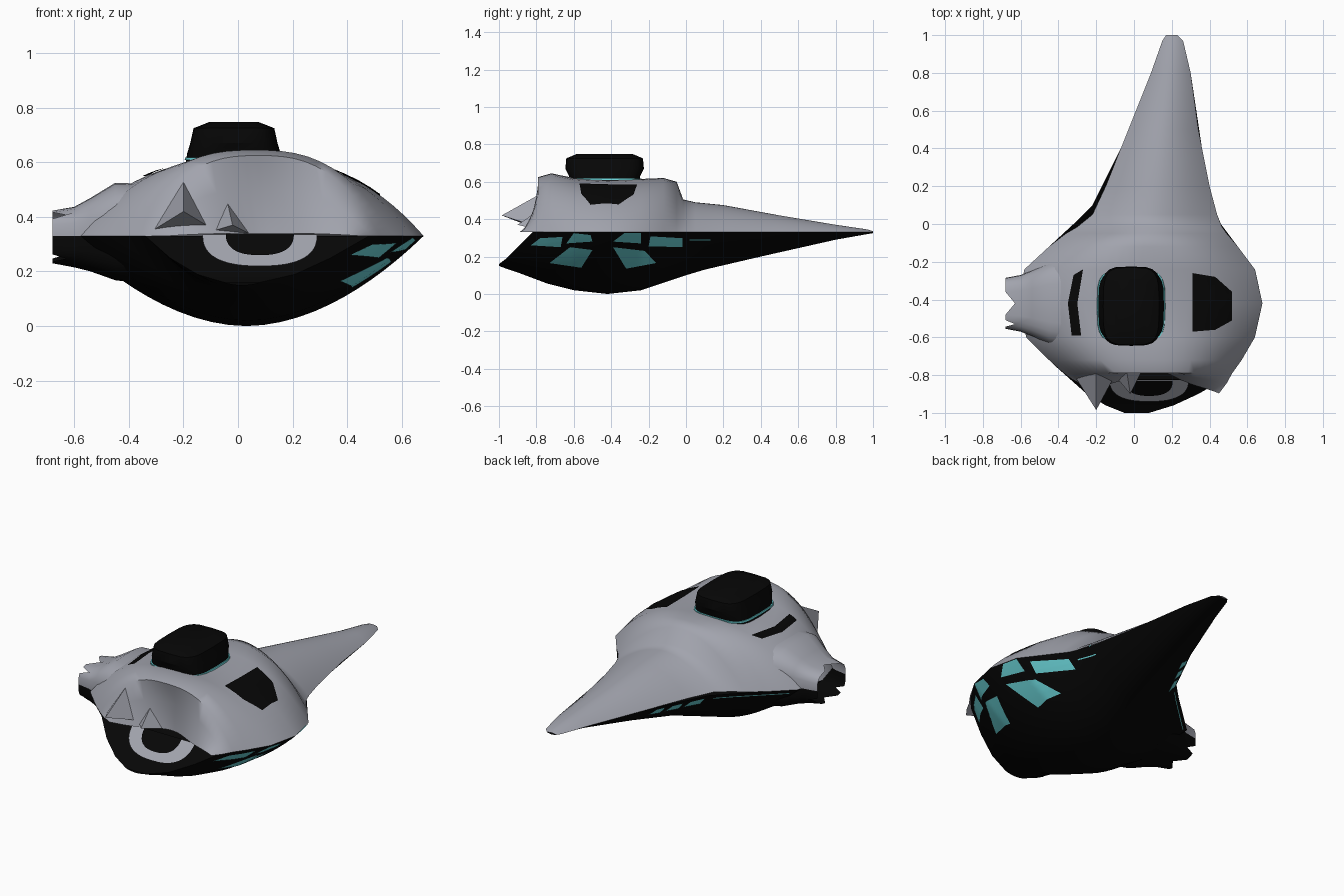
import bpy, bmesh, math
from mathutils import Vector
from mathutils.bvhtree import BVHTree

if "Cube" in bpy.data.objects:
    bpy.data.objects.remove(bpy.data.objects["Cube"])


def material(name, rgb):
    m = bpy.data.materials.new(name)
    m.diffuse_color = (*rgb, 1)
    m.use_nodes = True
    m.node_tree.nodes["Principled BSDF"].inputs["Base Color"].default_value = m.diffuse_color
    return m


GRAY = material("hull gray", (0.36, 0.37, 0.42))
BLACK = material("underside black", (0.002, 0.002, 0.002))
TEAL = material("window teal", (0.15, 0.67, 0.70))


def make(name, verts, faces, mats, up=0, angle=40, rule=None):
    """Mesh object; up = +1/-1 forces open sheets to face up/down."""
    bm = bmesh.new()
    vs = [bm.verts.new(v) for v in verts]
    for f in faces:
        bm.faces.new([vs[i] for i in f])
    bmesh.ops.recalc_face_normals(bm, faces=bm.faces)
    if up and up * sum(f.normal.z * f.calc_area() for f in bm.faces) < 0:
        bmesh.ops.reverse_faces(bm, faces=bm.faces)
    if rule:
        for f in bm.faces:
            f.material_index = rule(f.calc_center_median())
    me = bpy.data.meshes.new(name)
    bm.to_mesh(me)
    bm.free()
    for m in mats:
        me.materials.append(m)
    ob = bpy.data.objects.new(name, me)
    bpy.context.collection.objects.link(ob)
    bpy.ops.object.select_all(action='DESELECT')
    ob.select_set(True)
    bpy.context.view_layer.objects.active = ob
    bpy.ops.object.shade_smooth_by_angle(angle=math.radians(angle))
    return ob


def grid_faces(rows, cols, closed=False):
    n = cols if closed else cols - 1
    return [(r * cols + c, r * cols + (c + 1) % cols,
             (r + 1) * cols + (c + 1) % cols, (r + 1) * cols + c)
            for r in range(rows - 1) for c in range(n)]


# Hull stations along y: (y, left x, right x, crest z, rim z)
UPPER = [(1, .17, .23, .335, .33), (.97, .15, .26, .345, .33), (.8, .09, .30, .37, .33),
         (.5, -.03, .34, .42, .33), (.2, -.15, .40, .475, .33), (.05, -.22, .44, .49, .33),
         (-.015, -.30, .465, .505, .33), (-.05, -.36, .49, .60, .33), (-.12, -.45, .55, .62, .33),
         (-.24, -.58, .64, .615, .33), (-.42, -.62, .68, .61, .33), (-.6, -.57, .64, .62, .33),
         (-.72, -.45, .57, .645, .33), (-.79, -.37, .52, .625, .33), (-.82, -.33, .49, .50, .33),
         (-.86, -.26, .45, .34, .33)]
LOWER = [(1, .17, .23, .325, .33), (.97, .15, .26, .32, .33), (.8, .09, .30, .29, .33),
         (.4, -.07, .36, .20, .33), (.1, -.22, .42, .13, .33), (0, -.32, .46, .10, .33),
         (-.12, -.45, .55, .06, .33), (-.24, -.58, .64, .02, .33), (-.42, -.62, .68, 0, .33),
         (-.6, -.57, .64, .02, .33), (-.74, -.43, .55, .055, .33), (-.82, -.34, .48, .085, .33),
         (-.9, -.25, .34, .115, .25), (-.96, -.15, .21, .135, .19), (-1, -.05, .08, .15, .16)]
N = 33


def hull(name, rows, power, mat, up, notch=0, angle=60):
    verts = []
    for y, xl, xr, zc, zr in rows:
        for i in range(N):
            u = -math.cos(math.pi * i / (N - 1))
            # the lower front edge is hollowed in the middle, corners forward
            dy = notch * (1.2 * math.exp(-(u / .45) ** 2) - .5 * max(u, 0) ** 4) if y < -.8 else 0
            if y < -.85:
                dy *= 1.5
            verts.append(((xl + xr) / 2 + u * (xr - xl) / 2, y + dy,
                          zr + (zc - zr) * (1 - abs(u) ** power(y))))
    faces = grid_faces(len(rows), N)
    make(name, verts, faces, [mat], up, angle)
    return BVHTree.FromPolygons([Vector(v) for v in verts], faces)


top_tree = hull("upper_hull", UPPER, lambda y: 1.9 if y > -.1 else 2.7, GRAY, 1, .05)
low_tree = hull("lower_hull", LOWER, lambda y: 1.9, BLACK, -1)

# Sloping deck inside the front jaw
jaw = LOWER[11:]
make("jaw_deck", [(x, r[0], r[4]) for r in jaw for x in (r[1], r[2])],
     grid_faces(len(jaw), 2), [BLACK], 1)


def patch(name, tree, corners, axis, mat, n=8):
    """Thin plate draped on the hull: four corners projected along axis x or z."""
    ray = Vector((axis[0], 0, axis[1]))
    a, b, c, d = [Vector(p) for p in corners]
    verts = []
    for i in range(n + 1):
        for j in range(n + 1):
            p = a.lerp(b, i / n).lerp(d.lerp(c, i / n), j / n)
            o = Vector((-2 * ray.x, p.x, p.y)) if ray.x else Vector((p.x, p.y, 2))
            hit = tree.ray_cast(o, ray)
            if hit[0] is None:
                return
            verts.append(hit[0] - ray * .006)
    make(name, verts, grid_faces(n + 1, n + 1), [mat], -1 if ray.x else 1)


# Right side windows: (y, z) corners
RIGHT = [[(-.83, .26), (-.67, .25), (-.66, .305), (-.78, .298)],
         [(-.64, .27), (-.5, .28), (-.51, .315), (-.60, .325)],
         [(-.39, .28), (-.24, .27), (-.24, .325), (-.33, .325)],
         [(-.2, .255), (-.02, .25), (-.02, .298), (-.19, .308)],
         [(-.73, .165), (-.56, .14), (-.5, .235), (-.62, .25)],
         [(-.32, .135), (-.16, .165), (-.22, .23), (-.39, .25)],
         [(.02, .285), (.13, .285), (.13, .29), (.02, .29)]]
for k, c in enumerate(RIGHT):
    patch(f"right_window_{k}", low_tree, c, (-1, 0), TEAL)
# Left side windows along the tail, with a thin light line
for k, (y0, y1) in enumerate([(.1, .2), (.22, .3), (.32, .39)]):
    patch(f"left_window_{k}", low_tree,
          [(y0, .262), (y1, .267), (y1 - .01, .308), (y0 + .01, .31)], (1, 0), TEAL)
patch("left_light_line", low_tree, [(-.22, .3), (.07, .3), (.07, .307), (-.22, .307)], (1, 0), TEAL)

# Dark roof panels beside the turret: (x, y) corners
patch("roof_panel_right_inner", top_tree, [(.31, -.57), (.43, -.56), (.43, -.28), (.31, -.26)], (0, -1), BLACK)
patch("roof_panel_right_outer", top_tree, [(.43, -.56), (.52, -.51), (.52, -.36), (.43, -.28)], (0, -1), BLACK)
patch("roof_panel_left_rear", top_tree, [(-.35, -.42), (-.30, -.42), (-.27, -.24), (-.32, -.27)], (0, -1), BLACK)
patch("roof_panel_left_front", top_tree, [(-.33, -.59), (-.28, -.59), (-.30, -.42), (-.35, -.42)], (0, -1), BLACK)


def rings(name, spec, mat, sides=24):
    """Stacked rounded rectangles: (half x, half y, z)."""
    verts = []
    for hx, hy, z in spec:
        for i in range(sides):
            t = math.tau * i / sides
            c, s = math.cos(t), math.sin(t)
            verts.append((-.015 + hx * math.copysign(abs(c) ** .5, c),
                          -.435 + hy * math.copysign(abs(s) ** .5, s), z))
    faces = grid_faces(len(spec), sides, True)
    faces.append(tuple(range(len(verts) - sides, len(verts))))
    make(name, verts, faces, [mat], 0, 30)


# Turret with a teal light strip around its foot
rings("turret", [(.178, .185, .58), (.172, .19, .63), (.16, .21, .67), (.148, .205, .725),
                 (.09, .15, .748)], BLACK)
rings("turret_light_strip", [(.181, .195, .608), (.178, .197, .618)], TEAL)

# Side nozzle: tapered tube, gray above the rim and black below, notched end
SIDES = 24
nozzle = []
for x, hy, zt, zb in [(-.3, .26, .52, .15), (-.45, .22, .525, .168), (-.54, .175, .47, .2),
                      (-.6, .15, .437, .215), (-.68, .135, .425, .228)]:
    for i in range(SIDES):
        t = math.tau * i / SIDES
        c, s = math.cos(t), math.sin(t)
        ragged = .05 if x < -.65 and i in (6, 9, 15, 18, 22) else 0
        nozzle.append((x + ragged, -.42 + hy * math.copysign(abs(c) ** .6, c),
                       .33 + (zt - .33 if s > 0 else .33 - zb) * math.copysign(abs(s) ** .6, s)))
make("side_nozzle", nozzle, grid_faces(5, SIDES, True), [GRAY, BLACK],
     rule=lambda p: 0 if p.z > .33 else 1)


# Ragged fangs along the front edge: base corners then tip
def fang(name, a, b, c, tip):
    make(name, [a, b, c, tip], [(0, 1, 2), (0, 1, 3), (1, 2, 3), (2, 0, 3)], [GRAY])


fang("front_fang_left", (-.33, -.78, .34), (-.1, -.8, .36), (-.2, -.77, .54), (-.2, -.985, .42))
fang("front_fang_middle", (-.12, -.78, .34), (.04, -.78, .34), (-.04, -.77, .46), (-.02, -.9, .37))


# Front mouth: gray lip and black opening lying on the jaw deck
def mouth(name, hx, depth, lift, mat):
    verts = []
    for i in range(25):
        t = math.pi * i / 24
        c, d = math.cos(t), depth * math.sin(t) ** .8
        verts.append((.08 + hx * math.copysign(abs(c) ** .8, c), -.82 - d - lift, .33 - d + lift))
    make(name, verts, [tuple(range(25))], [mat], 1)


mouth("mouth_lip", .21, .115, .005, GRAY)
mouth("mouth_opening", .125, .08, .01, BLACK)
